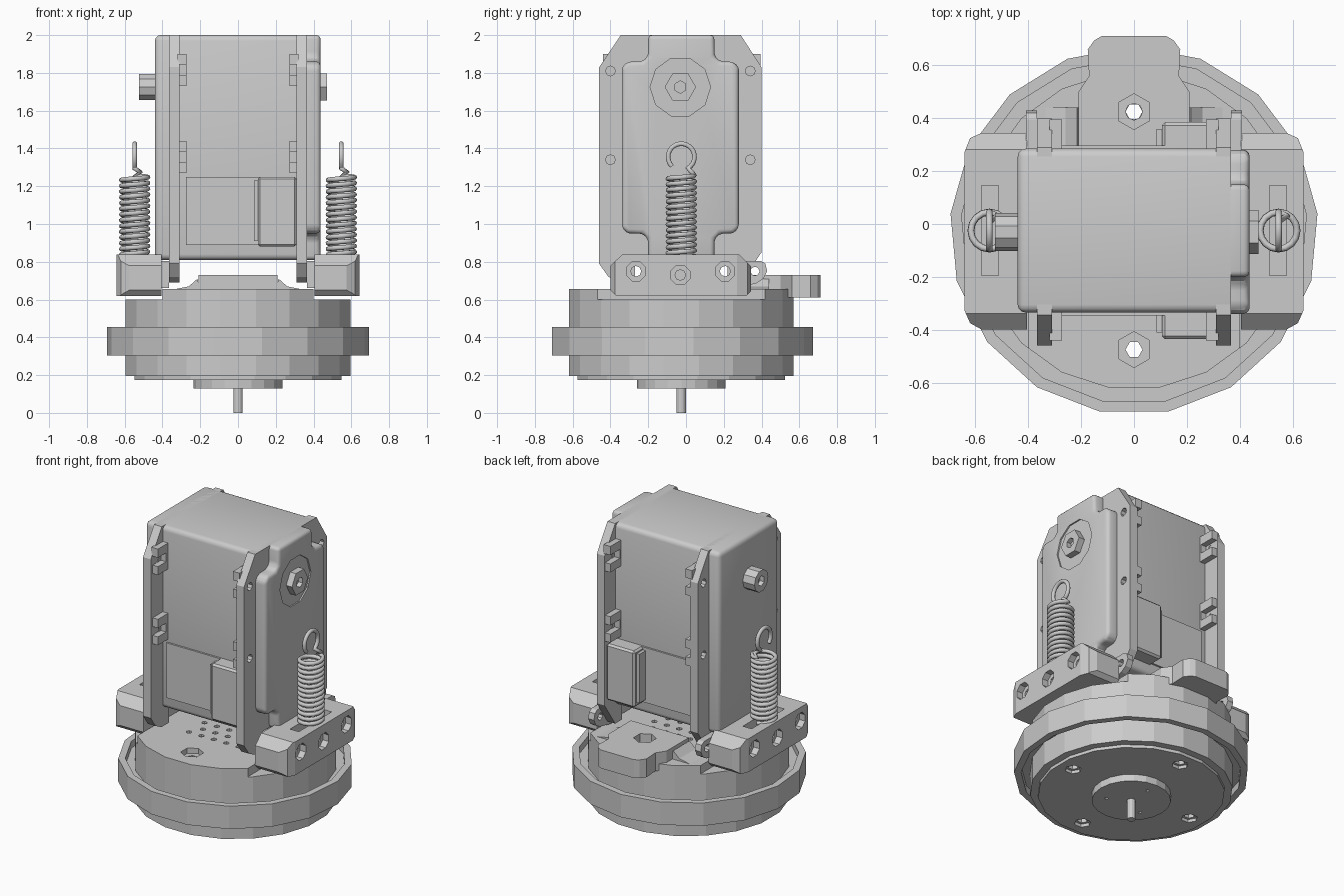
import bpy, bmesh, math
from mathutils import Vector

if "Cube" in bpy.data.objects:
    bpy.data.objects.remove(bpy.data.objects["Cube"])

CY = -0.025  # y of the main axis


def prism(name, pts, axis, lo, hi, bevel=0, segs=3):
    """Extrude a 2D outline: axis 'z' takes (x, y), 'x' takes (y, z), 'y' takes (x, z)."""
    put = {'z': lambda a, b, h: (a, b, h), 'x': lambda a, b, h: (h, a, b),
           'y': lambda a, b, h: (a, h, b)}[axis]
    bm = bmesh.new()
    low = [bm.verts.new(put(a, b, lo)) for a, b in pts]
    high = [bm.verts.new(put(a, b, hi)) for a, b in pts]
    bm.faces.new(low)
    bm.faces.new(high)
    n = len(pts)
    for i in range(n):
        j = (i + 1) % n
        bm.faces.new((low[i], low[j], high[j], high[i]))
    bmesh.ops.recalc_face_normals(bm, faces=bm.faces)
    if bevel:
        bmesh.ops.bevel(bm, geom=bm.edges[:], offset=bevel, segments=segs, profile=0.5, affect='EDGES')
    me = bpy.data.meshes.new(name)
    bm.to_mesh(me)
    bm.free()
    ob = bpy.data.objects.new(name, me)
    bpy.context.collection.objects.link(ob)
    if bevel and segs > 1:
        bpy.ops.object.select_all(action='DESELECT')
        ob.select_set(True)
        bpy.context.view_layer.objects.active = ob
        bpy.ops.object.shade_smooth_by_angle(angle=math.radians(35))
    return ob


def ngon(a, b, r, n, start=0.0):
    return [(a + r * math.cos(math.radians(start) + math.tau * i / n),
             b + r * math.sin(math.radians(start) + math.tau * i / n)) for i in range(n)]


def box(name, x0, x1, y0, y1, z0, z1, bevel=0, segs=3):
    return prism(name, [(x0, y0), (x1, y0), (x1, y1), (x0, y1)], 'z', z0, z1, bevel, segs)


def boolean(ob, cutters, op='DIFFERENCE'):
    for c in cutters:
        m = ob.modifiers.new('cut', 'BOOLEAN')
        m.operation, m.object, m.solver = op, c, 'EXACT'
    bpy.context.view_layer.update()
    me = bpy.data.meshes.new_from_object(ob.evaluated_get(bpy.context.evaluated_depsgraph_get()))
    ob.modifiers.clear()
    ob.data = me
    for c in cutters:
        bpy.data.objects.remove(c)


def bolt_holes(z0, z1, r=0.032):
    return [prism('cutter', ngon(x, y, r, 6), 'z', z0, z1)
            for x, y in ngon(0, CY, 0.45, 4)]


# Round base: shaft, boss, bottom plate, drum and outer ring
prism('drive_shaft', ngon(0, CY, 0.025, 12), 'z', 0, 0.2)
boss = prism('shaft_boss', ngon(0, CY, 0.235, 20), 'z', 0.13, 0.2)
boolean(boss, [prism('cutter', ngon(x, y, 0.011, 6), 'z', 0.1, 0.16)
               for x, y in ngon(0, CY, 0.15, 3, 90)])
plate = prism('bottom_plate', ngon(0, CY, 0.555, 20, 9), 'z', 0.175, 0.197)
boolean(plate, bolt_holes(0.1, 0.3, 0.05))
drum = prism('base_drum', ngon(0, CY, 0.602, 20, 9), 'z', 0.195, 0.6)
boolean(drum, bolt_holes(0.1, 0.7))
ring = prism('outer_ring', ngon(0, CY, 0.697, 17, 90), 'z', 0.305, 0.455)
boolean(ring, [prism('cutter', ngon(0, CY, 0.655, 17, 90), 'z', z, z + 0.2)
               for z in (0.15, 0.41)])
boolean(ring, [prism('cutter', ngon(0, CY, 0.58, 20, 9), 'z', 0.2, 0.6)])

# Top plate of the base with flat sides, vent holes and front hex recess
top = prism('top_plate', ngon(0, CY, 0.602, 20, 9), 'z', 0.598, 0.655)
boolean(top, [box('cutter', -0.4, 0.4, -1, 1, 0.5, 0.8)], 'INTERSECT')
vents = [prism('cutter', ngon(0.09 * i + 0.045 * (j % 2), -0.25 + 0.08 * j, 0.018, 6), 'z', 0.63, 0.7)
         for j in range(6) for i in range(-2, 3) if not (i == 2 and j % 2)]
boolean(top, vents + bolt_holes(0.55, 0.64)
        + [prism('cutter', ngon(0, y, 0.068, 6, 30), 'z', 0.62, 0.7) for y in (-0.475, 0.425)])

# Rear tab
tab = prism('rear_tab', [(-0.21, 0.27), (0.21, 0.27), (0.21, 0.5), (0.17, 0.56), (0.175, 0.66),
                         (0.15, 0.695), (0.12, 0.712), (-0.12, 0.712), (-0.15, 0.695),
                         (-0.175, 0.66), (-0.17, 0.56), (-0.21, 0.5)], 'z', 0.61, 0.73)
boolean(tab, [prism('cutter', ngon(0, 0.425, 0.068, 6, 30), 'z', 0.66, 0.8),
              prism('cutter', ngon(0, 0.425, 0.032, 8), 'z', 0.5, 0.7)])
for s in (-1, 1):
    prism('tab_fillet', [(s * 0.2, 0.65), (s * 0.36, 0.65), (s * 0.26, 0.67), (s * 0.215, 0.71)],
          'y', 0.27, 0.44)

# Tall housing and its right cover with stepped shoulders
box('main_housing', -0.44, 0.40, -0.335, 0.285, 0.81, 2.0, 0.03)
boolean(bpy.data.objects['main_housing'], [box('cutter', 0.365, 1, -1, 1, 0, 3)])
prism('right_cover', [(-0.20, 0.81), (0.15, 0.81), (0.15, 0.92), (0.18, 0.95), (0.25, 0.95),
                      (0.28, 0.98), (0.28, 1.83), (0.25, 1.86), (0.18, 1.86), (0.15, 1.89),
                      (0.15, 2.0), (-0.20, 2.0), (-0.20, 1.89), (-0.23, 1.86), (-0.31, 1.86),
                      (-0.34, 1.83), (-0.34, 0.98), (-0.31, 0.95), (-0.23, 0.95), (-0.20, 0.92)],
      'x', 0.33, 0.437, 0.022)

# Pivot screws on both sides
boolean(bpy.data.objects['right_cover'], [prism('cutter', ngon(-0.03, 1.725, 0.16, 10), 'x', 0.428, 0.6)])
for x0, x1, r, n in ((0.4, 0.47, 0.083, 6), (-0.525, -0.4, 0.072, 10)):
    screw = prism('pivot_screw', ngon(-0.03, 1.725, r, n), 'x', x0, x1)
    end = x1 if x1 > 0 else x0
    boolean(screw, [prism('cutter', ngon(-0.03, 1.725, 0.033, 6, 30), 'x', end - 0.03, end + 0.03)])

# Side flanges with holes and clips, mirrored left and right
for s in (-1, 1):
    flange = prism('side_flange', [(-0.35, 0.69), (0.29, 0.69), (0.40, 0.85), (0.40, 1.83), (0.29, 2.0),
                                   (-0.345, 2.0), (-0.46, 1.83), (-0.46, 0.79), (-0.41, 0.72)],
                   'x', s * 0.31, s * 0.366)
    boolean(flange, [prism('cutter', ngon(y, z, 0.026, 8), 'x', s * 0.25, s * 0.45)
                     for y in (-0.4, 0.34) for z in (1.34, 1.81)]
            + [box('cutter', -0.5, 0.5, -0.27, 0.22, 0.5, 0.82)])
    for y0, y1 in ((-0.44, -0.3), (0.25, 0.395)):
        for z in (1.355, 1.815):
            clip = box('flange_clip', s * 0.272, s * 0.32, y0, y1, z - 0.085, z + 0.085)
            ym = -0.4 if y0 < 0 else 0.34
            boolean(clip, [box('cutter', s * 0.2, s * 0.313, ym - 0.1, ym + 0.045, z - 0.03, z + 0.028)
                           if ym < 0 else
                           box('cutter', s * 0.2, s * 0.313, ym - 0.045, ym + 0.1, z - 0.03, z + 0.028)])

# Panels and connector blocks on front and back
for side, y in (('front', -0.335), ('rear', 0.285)):
    d = -1 if y < 0 else 1
    box(side + '_panel', -0.275, 0.275, y - d * 0.02, y + d * 0.012, 0.89, 1.25)
    box(side + '_connector', 0.105, 0.31, y - d * 0.02, y + d * 0.1, 0.88, 1.25, 0.012, 1)
    box(side + '_connector_lip', 0.085, 0.2, y - d * 0.02, y + d * 0.075, 0.91, 1.23)


def spring(x):
    """Coil with a closed loop standing on top, as one swept wire."""
    pts, turns, r = [], 14, 0.07
    for i in range(turns * 16 + 1):
        a = math.tau * i / 16 + math.pi / 2
        pts.append((x + r * math.cos(a), CY + r * math.sin(a), 0.83 + 0.425 * i / (turns * 16)))
    pts.append((x + 0.03, CY + 0.055, 1.275))
    for i in range(21):
        a = math.radians(-60 + 285 * i / 20)
        pts.append((x, CY + r * math.cos(a), 1.355 + r * math.sin(a)))
    cu = bpy.data.curves.new('spring_wire', 'CURVE')
    cu.dimensions, cu.bevel_depth, cu.bevel_resolution, cu.use_fill_caps = '3D', 0.013, 2, True
    sp = cu.splines.new('POLY')
    sp.points.add(len(pts) - 1)
    for p, co in zip(sp.points, pts):
        p.co = (*co, 1)
    tmp = bpy.data.objects.new('wire_path', cu)
    bpy.context.collection.objects.link(tmp)
    bpy.context.view_layer.update()
    me = bpy.data.meshes.new_from_object(tmp.evaluated_get(bpy.context.evaluated_depsgraph_get()))
    me.shade_smooth()
    bpy.data.objects.remove(tmp)
    ob = bpy.data.objects.new('tension_spring', me)
    bpy.context.collection.objects.link(ob)


# Side brackets, hinge lugs and springs
for s in (-1, 1):
    outline = [(0.405, -0.4), (0.575, -0.4), (0.62, -0.375), (0.642, -0.325), (0.642, 0.27),
               (0.62, 0.325), (0.575, 0.345), (0.405, 0.345)]
    bracket = prism('side_bracket', [(s * x, y) for x, y in outline], 'z', 0.62, 0.838)
    boolean(bracket, [prism('cutter', [(-0.41, 0.66), (-0.36, 0.61), (0.31, 0.61), (0.35, 0.65),
                                       (0.35, 0.77), (0.27, 0.85), (-0.325, 0.85), (-0.41, 0.77)],
                            'x', s * 0.3, s * 0.7)], 'INTERSECT')
    cuts = [box('cutter', s * 0.513, s * 0.577, -0.195, 0.145, 0.67, 0.9)]
    for y, z, depth in ((-0.265, 0.75, 0.3), (0.207, 0.75, 0.3), (-0.03, 0.73, 0.56)):
        cuts += [prism('cutter', ngon(y, z, 0.055, 8, 22.5), 'x', s * 0.60, s * 0.7),
                 prism('cutter', ngon(y, z, 0.028, 8), 'x', s * depth, s * 0.62)]
    boolean(bracket, cuts)
    lug = prism('hinge_lug', [(0.25, 0.66), (0.37, 0.685), (0.41, 0.71), (0.43, 0.75), (0.42, 0.79),
                              (0.395, 0.805), (0.25, 0.805)], 'x', s * 0.366, s * 0.408)
    boolean(lug, [prism('cutter', ngon(0.365, 0.75, 0.024, 8), 'x', s * 0.3, s * 0.5)])
    spring(s * 0.547)
